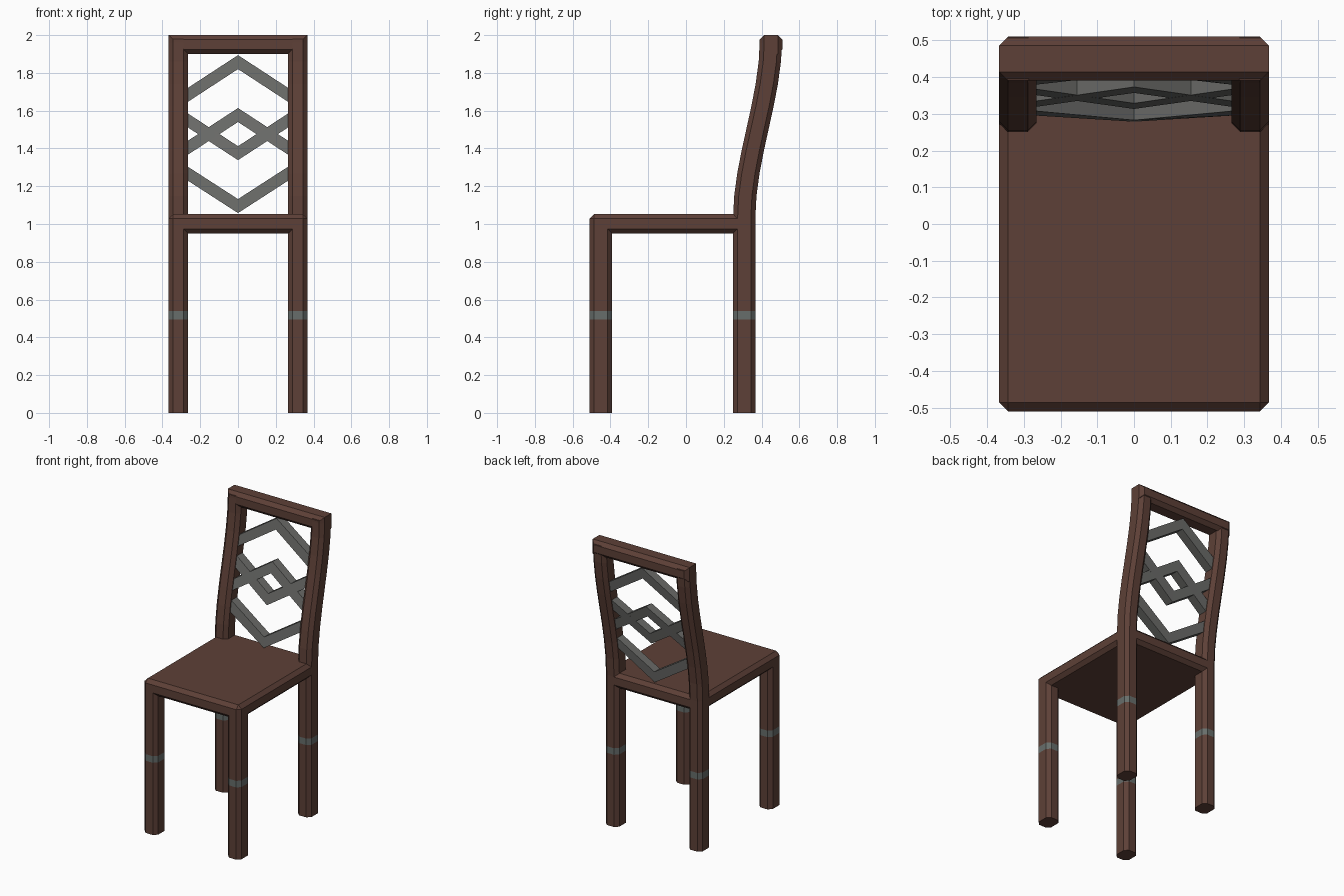
import bpy, bmesh

if "Cube" in bpy.data.objects:
    bpy.data.objects.remove(bpy.data.objects["Cube"])


def material(name, rgb):
    m = bpy.data.materials.new(name)
    m.diffuse_color = (*rgb, 1)
    m.use_nodes = True
    m.node_tree.nodes["Principled BSDF"].inputs["Base Color"].default_value = m.diffuse_color
    return m


WOOD = material("brown wood", (0.110, 0.051, 0.038))
BAND = material("grey leg band", (0.135, 0.155, 0.147))
METAL = material("grey lattice", (0.148, 0.150, 0.142))

HX, HY = 0.367, 0.51          # half width and half depth of the chair
LW, LD = 0.102, 0.118         # leg section
C = 0.024                     # chamfer
BAND_LO, BAND_HI = 0.495, 0.54
BACK_Y = 0.308                # centre of the rear legs


def lean(z):
    """Backward S-curve of the back rest."""
    t = min(max((z - 1.03) / 0.95, 0), 1)
    return 0.142 * t * t * (3 - 2 * t)


def finish(bm, name, mats):
    bmesh.ops.recalc_face_normals(bm, faces=bm.faces)
    me = bpy.data.meshes.new(name)
    bm.to_mesh(me)
    bm.free()
    for m in mats:
        me.materials.append(m)
    ob = bpy.data.objects.new(name, me)
    bpy.context.collection.objects.link(ob)
    return ob


def loft(bm, rings):
    """Skin closed rings of points and cap both ends."""
    vs = [[bm.verts.new(p) for p in r] for r in rings]
    n = len(vs[0])
    for a, b in zip(vs, vs[1:]):
        for i in range(n):
            bm.faces.new((a[i], a[(i + 1) % n], b[(i + 1) % n], b[i]))
    bm.faces.new(vs[0][::-1])
    bm.faces.new(vs[-1])


def leg(name, cx, cy, levels):
    """Chamfered post with a coloured band, following the lean curve."""
    a, b = LW / 2, LD / 2
    octagon = [(a, C - b), (a, b - C), (a - C, b), (C - a, b),
               (-a, b - C), (-a, C - b), (C - a, -b), (a - C, -b)]
    bm = bmesh.new()
    loft(bm, [[(cx + x, cy + y + lean(z), z) for x, y in octagon] for z in levels])
    for f in bm.faces:
        if BAND_LO < f.calc_center_median().z < BAND_HI:
            f.material_index = 1
    finish(bm, name, [WOOD, BAND])


def chamfered_box(name, lo, hi, axes):
    """Box with chamfers on the edges parallel to the given axes."""
    bm = bmesh.new()
    bmesh.ops.create_cube(bm, size=1)
    for v in bm.verts:
        v.co = [(l + h) / 2 + c * (h - l) for l, h, c in zip(lo, hi, v.co)]
    edges = [e for e in bm.edges
             if any(abs((e.verts[0].co - e.verts[1].co)[i]) > 0.01 for i in axes)]
    bmesh.ops.bevel(bm, geom=edges, offset=C, segments=1, affect='EDGES')
    finish(bm, name, [WOOD])


# Legs; the rear pair continues up as curved back posts
for side, sx in (("left", -1), ("right", 1)):
    cx = sx * (HX - LW / 2)
    leg("front_leg_" + side, cx, -HY + LD / 2, [0, BAND_LO, BAND_HI, 1.0])
    leg("back_post_" + side, cx, BACK_Y,
        [0, BAND_LO, BAND_HI] + [1.03 + 0.95 * i / 8 for i in range(9)])

# Seat slab and top rail
chamfered_box("seat", (-HX, -HY, 0.95), (HX, BACK_Y + LD / 2, 1.052), (0, 1, 2))
chamfered_box("top_rail", (-HX, 0.39, 1.90), (HX, HY, 2.0), (0, 2))

# Lattice chevrons: (name, peak lower edge, end lower edge at the post face)
H, T, FACE, END = 0.074, 0.03, 0.265, 0.29
for name, peak, end in (("top", 1.82, 1.647), ("upper_middle", 1.54, 1.367),
                        ("lower_middle", 1.338, 1.511), ("bottom", 1.058, 1.229)):
    rings = []
    for x in (-END, 0, END):
        z = peak + (end - peak) * abs(x) / FACE
        rings.append([(x, BACK_Y + lean(z + dz) + dy, z + dz)
                      for dy, dz in ((-T, 0), (T, 0), (T, H), (-T, H))])
    bm = bmesh.new()
    loft(bm, rings)
    finish(bm, "lattice_chevron_" + name, [METAL])
